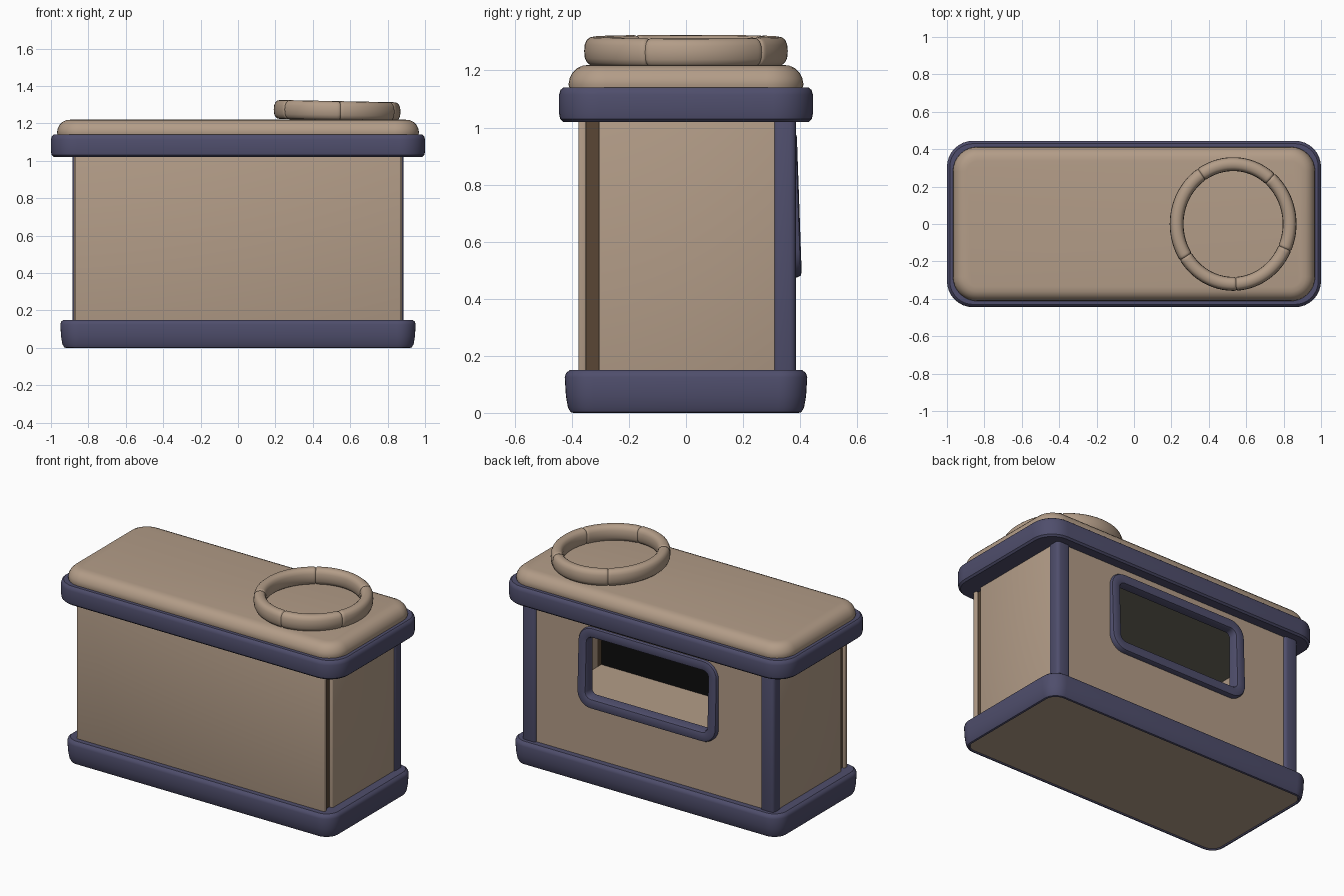
import bpy, bmesh, math

if "Cube" in bpy.data.objects:
    bpy.data.objects.remove(bpy.data.objects["Cube"])


def mat(name, c):
    m = bpy.data.materials.new(name)
    m.diffuse_color = (*c, 1)
    m.use_nodes = True
    m.node_tree.nodes["Principled BSDF"].inputs["Base Color"].default_value = m.diffuse_color
    return m


TAN = mat("tan", (0.45, 0.335, 0.245))
NAVY = mat("navy", (0.078, 0.076, 0.15))
BROWN = mat("dark_brown", (0.10, 0.062, 0.036))
BLACK = mat("black", (0.004, 0.004, 0.004))
GREY = mat("olive_grey", (0.16, 0.155, 0.12))


def finish(name, bm, mats, angle=35):
    bmesh.ops.recalc_face_normals(bm, faces=bm.faces[:])
    me = bpy.data.meshes.new(name)
    bm.to_mesh(me)
    bm.free()
    for m in mats:
        me.materials.append(m)
    ob = bpy.data.objects.new(name, me)
    bpy.context.collection.objects.link(ob)
    bpy.ops.object.select_all(action='DESELECT')
    ob.select_set(True)
    bpy.context.view_layer.objects.active = ob
    bpy.ops.object.shade_smooth_by_angle(angle=math.radians(angle))
    return ob


def rrect(hx, hy, r, n=8):
    """Rounded rectangle outline, counter-clockwise."""
    pts = []
    for k, (sx, sy) in enumerate([(1, 1), (-1, 1), (-1, -1), (1, -1)]):
        for i in range(n + 1):
            a = math.pi / 2 * (k + i / n)
            pts.append((sx * (hx - r) + r * math.cos(a), sy * (hy - r) + r * math.sin(a)))
    return pts


def loft(rings, loop=False):
    """Skin a list of point rings; loop joins last to first, otherwise ends are capped."""
    bm = bmesh.new()
    vs = [[bm.verts.new(p) for p in ring] for ring in rings]
    n = len(vs[0])
    for j in range(len(vs) if loop else len(vs) - 1):
        a, b = vs[j], vs[(j + 1) % len(vs)]
        for i in range(n):
            bm.faces.new((a[i], a[(i + 1) % n], b[(i + 1) % n], b[i]))
    if not loop:
        bm.faces.new(vs[0][::-1]).material_index = 1
        bm.faces.new(vs[-1])
    return bm


def slab(name, hx, hy, r, profile, mats):
    rings = [[(x, y, z) for x, y in rrect(hx - d, hy - d, max(r - d, 0.02))]
             for d, z in profile]
    return finish(name, loft(rings), mats)


def box(name, x, y, z, m, bevel=0.0):
    bm = bmesh.new()
    bmesh.ops.create_cube(bm, size=1)
    for v in bm.verts:
        v.co = [lo + (c + 0.5) * (hi - lo) for c, (lo, hi) in zip(v.co, (x, y, z))]
    if bevel:
        bmesh.ops.bevel(bm, geom=bm.edges[:], offset=bevel, segments=3, profile=0.5, affect='EDGES')
    return finish(name, bm, [m])


# Base band with tan underside, upper band, rounded lid
slab("base_band", 0.95, 0.425, 0.10,
     [(0.035, 0.006), (0.03, 0), (0.02, 0.003), (0.011, 0.02), (0.004, 0.06), (0, 0.125),
      (0.005, 0.14), (0.018, 0.15), (0.05, 0.15)], [NAVY, TAN])
slab("top_band", 1.0, 0.445, 0.14,
     [(0.05, 1.02), (0.015, 1.02), (0.004, 1.03), (0, 1.05), (0, 1.115),
      (0.005, 1.132), (0.015, 1.14), (0.06, 1.14)], [NAVY, NAVY])
slab("lid", 0.968, 0.412, 0.13,
     [(0.01, 1.12), (0, 1.15), (0.004, 1.172), (0.014, 1.192), (0.03, 1.208),
      (0.05, 1.217), (0.075, 1.22)], [TAN, TAN])

# Walls
Z = (0.1, 1.08)
box("front_panel", (-0.87, 0.87), (-0.376, -0.35), Z, TAN, 0.006)
box("inner_front_lining", (-0.83, 0.83), (-0.35, -0.335), Z, BLACK)
for s, side in ((1, "right"), (-1, "left")):
    def span(a, b):
        return (min(s * a, s * b), max(s * a, s * b))
    box(side + "_wall", span(0.83, 0.878), (-0.305, 0.33), Z, TAN, 0.006)
    box(side + "_front_recess", span(0.83, 0.855), (-0.355, -0.29), Z, BROWN)
    box(side + "_back_post", span(0.79, 0.885), (0.305, 0.385), Z, NAVY, 0.02)

# Back wall as four plates around the window opening
W, H, ZC = 0.49, 0.255, 0.73
wx, zl, zh = W - 0.035, ZC - H + 0.035, ZC + H - 0.035
Y = (0.345, 0.372)
box("back_wall_lower", (-0.83, 0.83), Y, (0.1, zl), TAN)
box("back_wall_upper", (-0.83, 0.83), Y, (zh, 1.08), TAN)
box("back_wall_right", (wx, 0.83), Y, (zl, zh), TAN)
box("back_wall_left", (-0.83, -wx), Y, (zl, zh), TAN)

# Window frame, leaning out slightly towards the bottom
frame = []
for d, y in [(0, 0.335), (0, 0.372), (0.006, 0.384), (0.018, 0.388), (0.048, 0.388),
             (0.06, 0.384), (0.066, 0.372), (0.066, 0.335)]:
    frame.append([(x, y + (0.018 * (H - z) / (2 * H) if y > 0.34 else 0), ZC + z)
                  for x, z in rrect(W - d, H - d, 0.10 - d)])
finish("window_frame", loft(frame, True), [NAVY])

# Interior floor and ceiling
box("inner_floor", (-0.83, 0.83), (-0.335, 0.345), (0.34, 0.36), TAN)
box("inner_ceiling", (-0.83, 0.83), (-0.335, 0.345), (1.0, 1.015), GREY)

# Ring on the lid: tube pinched at five seams
seams = [49, 124, 213, 273, 336]
angles = sorted({a for a in range(0, 360, 4) if min(abs(a - s) for s in seams) > 4}
                | {s + o for s in seams for o in (-3.5, -1.8, -0.8, 0, 0.8, 1.8, 3.5)})
ring = []
for a in angles:
    gap = min(abs(a - s) for s in seams)
    k = 0.86 if gap < 0.5 else 0.96 if gap < 1 else 1.0
    t = math.radians(a)
    sec = []
    for i in range(16):
        u = 2 * math.pi * i / 16
        c = math.copysign(abs(math.cos(u)) ** 0.8, math.cos(u)) * 0.037 * k
        h = math.copysign(abs(math.sin(u)) ** 0.8, math.sin(u)) * 0.051 * k
        sec.append((0.53 + (0.302 + c) * math.cos(t), (0.32 + c) * math.sin(t),
                    1.268 + h - 0.006 * math.cos(t)))
    ring.append(sec)
finish("lid_ring", loft(ring, True), [TAN], 50)
